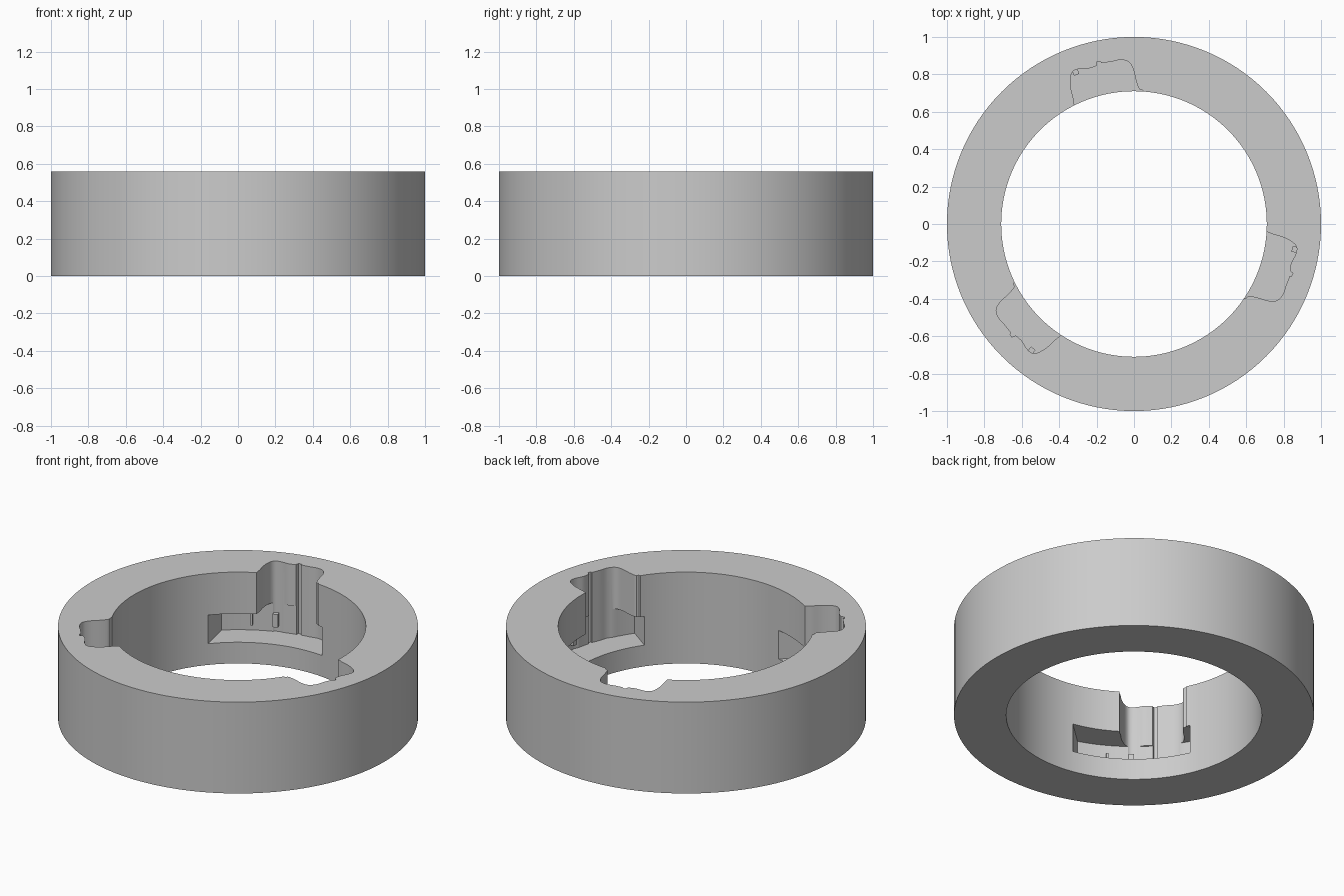
import bpy, bmesh, math
from mathutils import Vector, Matrix

HEIGHT, OUTER, INNER = 0.56, 1.0, 0.71
FLOOR, CEILING, POCKET_R = 0.13, 0.305, 0.875
SEGMENTS = 128

cube = bpy.data.objects.get("Cube")
if cube:
    bpy.data.objects.remove(cube, do_unlink=True)

grey = bpy.data.materials.new("plain grey")
grey.use_nodes = True
grey.diffuse_color = (0.6, 0.6, 0.6, 1)
grey.node_tree.nodes["Principled BSDF"].inputs["Base Color"].default_value = grey.diffuse_color


def make_object(name, bm):
    bmesh.ops.recalc_face_normals(bm, faces=bm.faces)
    mesh = bpy.data.meshes.new(name)
    bm.to_mesh(mesh)
    bm.free()
    mesh.materials.append(grey)
    obj = bpy.data.objects.new(name, mesh)
    bpy.context.scene.collection.objects.link(obj)
    return obj


def polar(r, degrees):
    a = math.radians(degrees)
    return Vector((r * math.cos(a), r * math.sin(a)))


def prism(name, outline, low, high, turn=0):
    """Extrude a flat outline between two heights, turned about z."""
    bm = bmesh.new()
    base = bm.faces.new([bm.verts.new((p[0], p[1], low)) for p in outline])
    top = bmesh.ops.extrude_face_region(bm, geom=[base])["geom"]
    bmesh.ops.translate(bm, vec=(0, 0, high - low),
                        verts=[g for g in top if isinstance(g, bmesh.types.BMVert)])
    bmesh.ops.rotate(bm, verts=bm.verts, cent=(0, 0, 0),
                     matrix=Matrix.Rotation(math.radians(turn), 3, 'Z'))
    return make_object(name, bm)


def smooth_path(points, steps=4):
    """Round a path through its points."""
    pts = [Vector(p) for p in points]
    pts = [pts[0]] + pts + [pts[-1]]
    out = []
    for a, b, c, d in zip(pts, pts[1:], pts[2:], pts[3:]):
        for i in range(steps):
            t = i / steps
            out.append(0.5 * (2 * b + (c - a) * t + (2 * a - 5 * b + 4 * c - d) * t ** 2
                              + (3 * b - a - 3 * c + d) * t ** 3))
    return out + [pts[-1]]


# Ring body
bm = bmesh.new()
profile = [(INNER, 0), (OUTER, 0), (OUTER, HEIGHT), (INNER, HEIGHT)]
loops = [[bm.verts.new((*polar(r, 360 * i / SEGMENTS), z)) for r, z in profile]
         for i in range(SEGMENTS)]
for i, loop in enumerate(loops):
    following = loops[(i + 1) % SEGMENTS]
    for j in range(4):
        k = (j + 1) % 4
        bm.faces.new((loop[j], following[j], following[k], loop[k]))
ring = make_object("locking_ring", bm)

# Entry notch outline, with the narrow groove in its back wall
notch = smooth_path([(-0.29, 0.57), (-0.318, 0.634), (-0.325, 0.675), (-0.338, 0.73),
                     (-0.339, 0.785), (-0.325, 0.817), (-0.289, 0.83), (-0.24, 0.832),
                     (-0.2, 0.846)])
notch += [Vector(p) for p in ((-0.197, 0.868), (-0.178, 0.868), (-0.176, 0.86))]
notch += smooth_path([(-0.16, 0.862), (-0.12, 0.868), (-0.075, 0.877), (-0.03, 0.868),
                      (-0.005, 0.83), (0.01, 0.77), (0.027, 0.723), (0.05, 0.709), (0.06, 0.62)])

# Undercut pocket that runs sideways from the notch
pocket = [polar(POCKET_R, 84 + 47 * i / 20) for i in range(21)]
pocket += [polar(INNER, 138.6), Vector((-0.515, 0.4))]
pocket += [polar(0.65, 138 - 54 * i / 10) for i in range(1, 11)]

cutters = []
for turn in (0, 120, 240):
    cutters.append(prism("notch_cutter", notch, FLOOR, HEIGHT + 0.1, turn))
    cutters.append(prism("pocket_cutter", pocket, FLOOR, CEILING, turn))
for cutter in cutters:
    cutter.hide_render = True
    cut = ring.modifiers.new("cut", 'BOOLEAN')
    cut.operation, cut.solver, cut.object = 'DIFFERENCE', 'EXACT', cutter

# Bake the cuts and drop the cutters
bpy.context.view_layer.update()
evaluated = ring.evaluated_get(bpy.context.evaluated_depsgraph_get())
baked = bpy.data.meshes.new_from_object(evaluated)
ring.modifiers.clear()
ring.data = baked
for cutter in cutters:
    bpy.data.objects.remove(cutter, do_unlink=True)

# Small stop pegs on the back wall of each pocket
for turn in (0, 120, 240):
    for name, start, width in (("thin_stop", 119.6, 0.7), ("wide_stop", 110, 2)):
        corners = [polar(0.855, start), polar(0.89, start),
                   polar(0.89, start + width), polar(0.855, start + width)]
        prism(name, corners, 0.165, 0.245, turn)

# Smooth curved walls, crisp edges
bpy.ops.object.select_all(action='DESELECT')
ring.select_set(True)
bpy.context.view_layer.objects.active = ring
bpy.ops.object.shade_smooth_by_angle(angle=math.radians(30))
